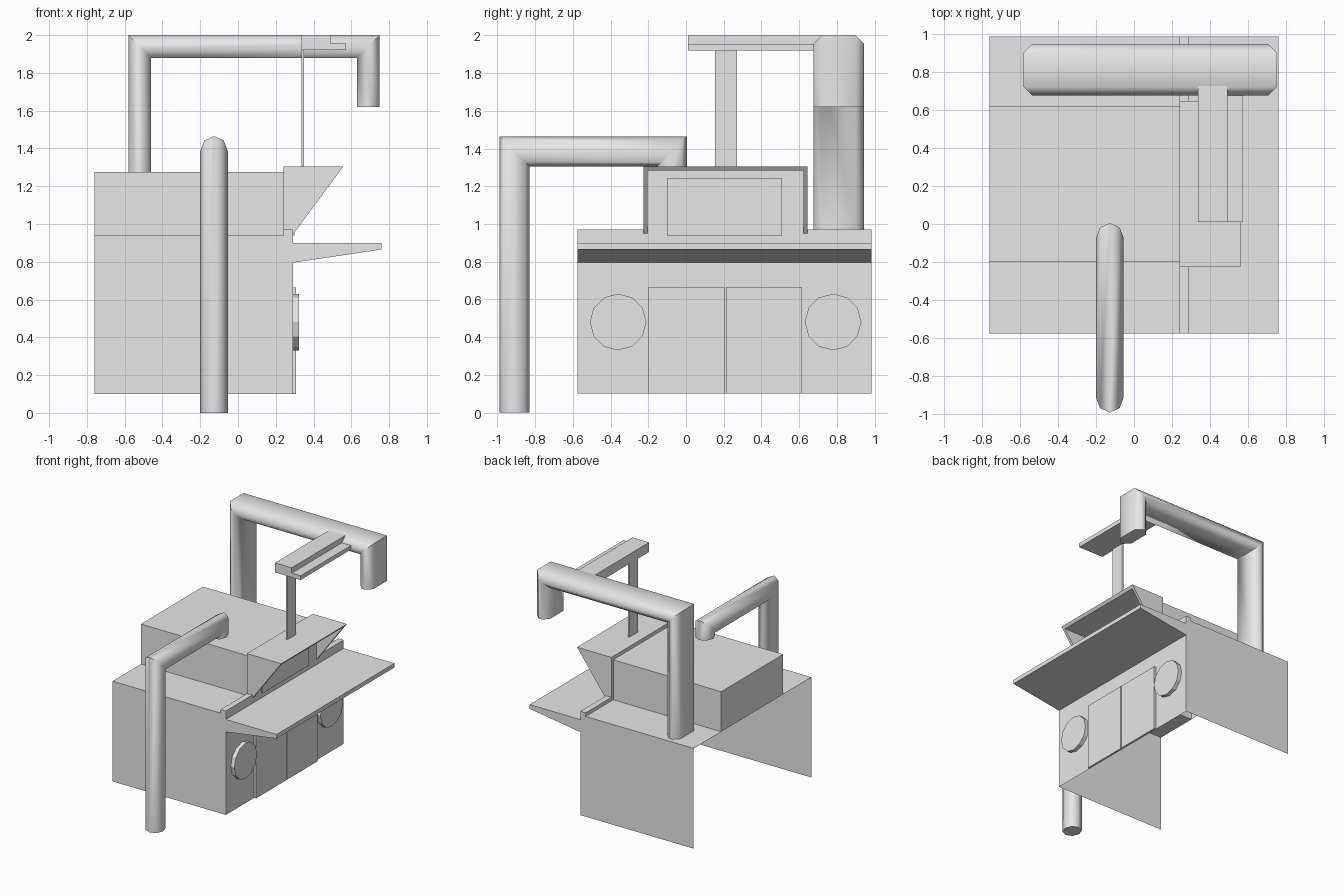
import bpy, bmesh, math
from mathutils import Vector

cube = bpy.data.objects.get("Cube")
if cube:
    bpy.data.objects.remove(cube, do_unlink=True)

grey = bpy.data.materials.new("light_grey")
grey.use_nodes = True
COLOUR = (0.8, 0.8, 0.8, 1)
grey.diffuse_color = COLOUR
grey.node_tree.nodes["Principled BSDF"].inputs["Base Color"].default_value = COLOUR


def finish(name, bm, normals=True):
    if normals:
        bmesh.ops.recalc_face_normals(bm, faces=bm.faces)
    mesh = bpy.data.meshes.new(name)
    bm.to_mesh(mesh)
    bm.free()
    mesh.materials.append(grey)
    obj = bpy.data.objects.new(name, mesh)
    bpy.context.collection.objects.link(obj)
    return obj


def box(name, x, y, z, skip=()):
    """Box from ranges; skip lists outward directions left open."""
    bm = bmesh.new()
    bmesh.ops.create_cube(bm, size=1)
    bm.normal_update()
    open_faces = [f for f in bm.faces if any(f.normal.dot(Vector(s)) > 0.9 for s in skip)]
    bmesh.ops.delete(bm, geom=open_faces, context='FACES')
    for v in bm.verts:
        v.co = [r[0] if c < 0 else r[1] for c, r in zip(v.co, (x, y, z))]
    return finish(name, bm, not skip)


def prism(name, profile, y0, y1):
    """Extrude an (x, z) outline along y."""
    bm = bmesh.new()
    face = bm.faces.new([bm.verts.new((x, y0, z)) for x, z in profile])
    ext = bmesh.ops.extrude_face_region(bm, geom=[face])["geom"]
    bmesh.ops.translate(bm, vec=(0, y1 - y0, 0),
                        verts=[g for g in ext if isinstance(g, bmesh.types.BMVert)])
    return finish(name, bm)


def pipe(name, path, section, to_world):
    """Sweep an (in-plane, sideways) section along a flat mitred path."""
    pts = [Vector(p) for p in path]
    dirs = [(b - a).normalized() for a, b in zip(pts, pts[1:])]
    bm = bmesh.new()
    rings = []
    for i, p in enumerate(pts):
        a, b = dirs[max(i - 1, 0)], dirs[min(i, len(dirs) - 1)]
        na, nb = Vector((-a.y, a.x)), Vector((-b.y, b.x))
        miter = (na + nb) / (1 + na.dot(nb))
        rings.append([bm.verts.new(to_world(p + miter * u, w)) for u, w in section])
    n = len(section)
    for r, s in zip(rings, rings[1:]):
        for k in range(n):
            bm.faces.new((r[k], r[(k + 1) % n], s[(k + 1) % n], s[k]))
    bm.faces.new(rings[0])
    bm.faces.new(rings[-1])
    obj = finish(name, bm)
    bpy.ops.object.select_all(action='DESELECT')
    obj.select_set(True)
    bpy.context.view_layer.objects.active = obj
    bpy.ops.object.shade_smooth_by_angle(angle=math.radians(60))
    return obj


LEFT, RIGHT, UP, DOWN = (-1, 0, 0), (1, 0, 0), (0, 0, 1), (0, 0, -1)
Y0, Y1 = -0.575, 0.985

# Cabinet walls, open behind and below, with two deck strips
box("cabinet_walls", (-0.76, 0.29), (Y0, Y1), (0.1, 0.94), (LEFT, UP, DOWN))
for name, span in (("deck_near", (Y0, -0.2)), ("deck_far", (0.62, Y1))):
    box(name, (-0.76, 0.29), span, (0.939, 0.94))
box("raised_housing", (-0.76, 0.24), (-0.2, 0.62), (0.94, 1.275), (DOWN,))
box("deck_lip", (0.24, 0.29), (Y0, Y1), (0.9, 0.97))

# Counter wedge
prism("counter", [(0.29, 0.795), (0.76, 0.865), (0.76, 0.9), (0.29, 0.9)], Y0, Y1)

# Doors and round speakers on the customer side
for name, span in (("door_near", (-0.2, 0.203)), ("door_far", (0.211, 0.615))):
    box(name, (0.29, 0.308), span, (0.1, 0.665))
for name, y in (("speaker_near", -0.36), ("speaker_far", 0.78)):
    circle = [(math.cos(k * math.tau / 12), math.sin(k * math.tau / 12)) for k in range(12)]
    bm = bmesh.new()
    back, front = [[bm.verts.new((x, y + 0.15 * c, 0.48 + 0.15 * s)) for c, s in circle]
                   for x in (0.29, 0.323)]
    bm.faces.new(front)
    for k in range(12):
        bm.faces.new((back[k], back[(k + 1) % 12], front[(k + 1) % 12], front[k]))
    finish(name, bm)

# Hooded display: back, roof, two cheeks and a screen plate
HY0, HY1 = -0.225, 0.645
box("hood_back", (0.24, 0.29), (HY0, HY1), (0.95, 1.3))
prism("hood_roof", [(0.24, 1.283), (0.541, 1.283), (0.558, 1.305), (0.24, 1.305)], HY0, HY1)
cheek = [(0.24, 0.95), (0.295, 0.95), (0.558, 1.305), (0.24, 1.305)]
prism("hood_cheek_near", cheek, HY0, HY0 + 0.022)
prism("hood_cheek_far", cheek, HY1 - 0.022, HY1)
box("screen", (0.29, 0.299), (-0.1, 0.51), (0.94, 1.245))

# Sign post with stepped top
box("sign_post", (0.335, 0.35), (0.155, 0.27), (1.3, 1.925))
box("sign_upper_slab", (0.335, 0.49), (0.01, 0.725), (1.92, 2.0))
box("sign_lower_slab", (0.49, 0.573), (0.01, 0.685), (1.92, 1.955))

# Wide flattened pipe across the far end
wide = [(0.06, -0.09), (0.06, 0.09), (0.015, 0.135), (-0.015, 0.135),
        (-0.06, 0.09), (-0.06, -0.09), (-0.015, -0.135), (0.015, -0.135)]
pipe("wide_pipe", [(-0.52, 0.94), (-0.52, 1.94), (0.69, 1.94), (0.69, 1.62)], wide,
     lambda p, w: (p.x, 0.81 + w, p.y))

# Slim pipe rising from the floor and bending over the deck
slim = [(0.08 * math.cos(k * math.tau / 8), 0.073 * math.sin(k * math.tau / 8)) for k in range(8)]
pipe("slim_pipe", [(-0.91, 0), (-0.91, 1.385), (-0.075, 1.385), (-0.075, 1.303)], slim,
     lambda p, w: (-0.127 + w, p.x, p.y))
